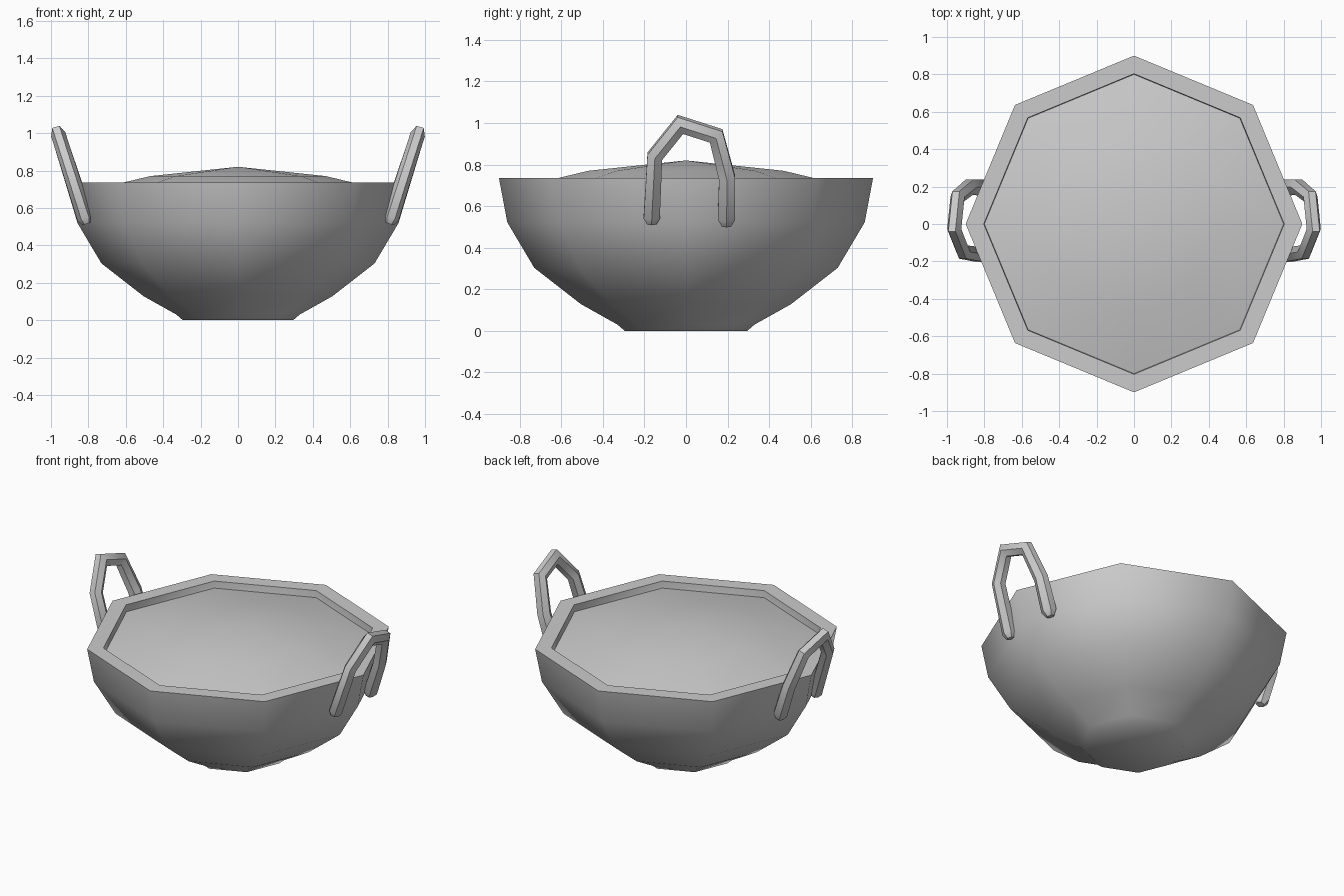
import bpy, bmesh, math
from mathutils import Vector

if "Cube" in bpy.data.objects:
    bpy.data.objects.remove(bpy.data.objects["Cube"])


def finish(name, bm, angle):
    bmesh.ops.recalc_face_normals(bm, faces=bm.faces)
    me = bpy.data.meshes.new(name)
    bm.to_mesh(me)
    bm.free()
    ob = bpy.data.objects.new(name, me)
    bpy.context.collection.objects.link(ob)
    bpy.ops.object.select_all(action='DESELECT')
    ob.select_set(True)
    bpy.context.view_layer.objects.active = ob
    bpy.ops.object.shade_smooth_by_angle(angle=math.radians(angle))
    return ob


def bridge(bm, rings):
    for a, b in zip(rings, rings[1:]):
        n = len(a)
        for i in range(n):
            bm.faces.new((a[i], a[(i + 1) % n], b[(i + 1) % n], b[i]))


def lathe(name, profile, angle, sides=8):
    # octagonal revolve with corners on the axes, both ends capped to a centre point
    bm = bmesh.new()
    rings = [[bm.verts.new((r * math.cos(i * math.tau / sides),
                            r * math.sin(i * math.tau / sides), z))
              for i in range(sides)] for r, z in profile[1:-1]]
    bridge(bm, rings)
    for ring, end in ((rings[0], profile[0]), (rings[-1], profile[-1])):
        c = bm.verts.new((0, 0, end[1]))
        for i in range(sides):
            bm.faces.new((c, ring[i], ring[(i + 1) % sides]))
    return finish(name, bm, angle)


# bowl shell: outside, flat rim, inside
lathe("bowl", [(0, 0), (0.295, 0), (0.33, 0.03), (0.505, 0.128), (0.73, 0.303),
               (0.86, 0.522), (0.9, 0.735), (0.803, 0.735), (0.79, 0.55),
               (0.66, 0.34), (0.42, 0.16), (0, 0.08)], 50)

# domed contents sitting just below the rim
lathe("contents", [(0, 0.60), (0.78, 0.62), (0.803, 0.69), (0.47, 0.77), (0, 0.82)], 40)


# leaning loop handles: path of (y, z, radius)
PATH = [(-0.165, 0.515, 0.022), (-0.165, 0.545, 0.039), (-0.15, 0.84, 0.036),
        (-0.027, 0.993, 0.036), (0.145, 0.938, 0.036), (0.198, 0.735, 0.039),
        (0.195, 0.54, 0.042), (0.195, 0.505, 0.022)]
LEAN = 0.32


def handle(name, side, sides=6):
    bm = bmesh.new()
    pts = [Vector((0.813 + LEAN * (z - 0.53), y, z)) for y, z, r in PATH]
    out = Vector((1, 0, -LEAN)).normalized()
    rings = []
    for i, p in enumerate(pts):
        d1 = (p - pts[max(i - 1, 0)]).normalized()
        d2 = (pts[min(i + 1, len(pts) - 1)] - p).normalized()
        t = (d1 + d2).normalized()
        mitre = 1 / max(t.dot(d2 if d2.length else d1), 0.6)
        n = t.cross(out)
        ring = []
        for k in range(sides):
            a = (k + 0.5) * math.tau / sides
            v = p + PATH[i][2] * (n * math.cos(a) * mitre * 1.15 + out * math.sin(a) * 1.1)
            ring.append(bm.verts.new((v.x * side, v.y, v.z)))
        rings.append(ring)
    bridge(bm, rings)
    bm.faces.new(rings[0])
    bm.faces.new(rings[-1])
    finish(name, bm, 40)


handle("right_handle", 1)
handle("left_handle", -1)
